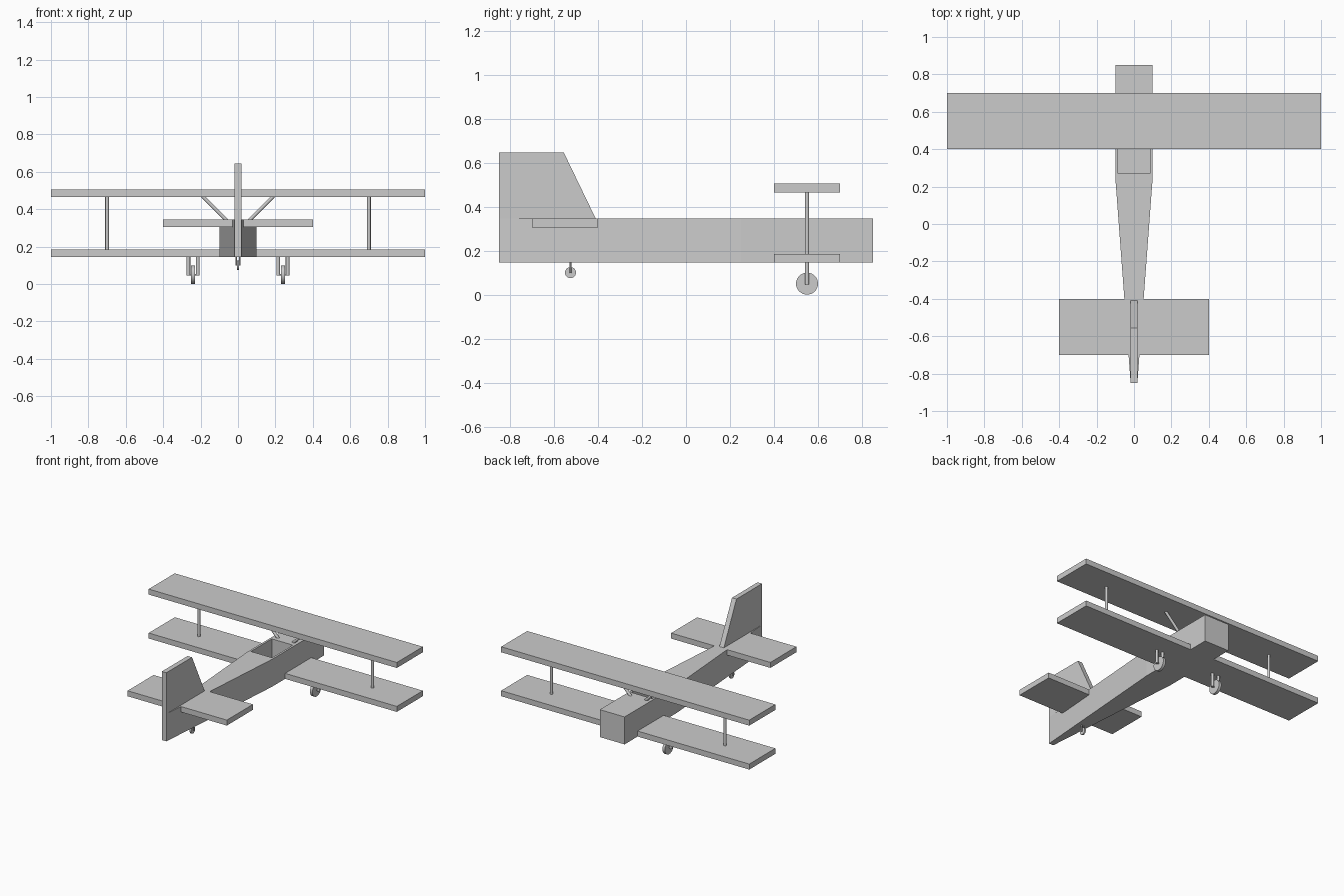
import bpy
import bmesh
from mathutils import Vector

cube = bpy.data.objects.get("Cube")
if cube:
    bpy.data.objects.remove(cube, do_unlink=True)


def finish(name, bm):
    bmesh.ops.recalc_face_normals(bm, faces=bm.faces)
    mesh = bpy.data.meshes.new(name)
    bm.to_mesh(mesh)
    bm.free()
    obj = bpy.data.objects.new(name, mesh)
    bpy.context.collection.objects.link(obj)
    return obj


def prism(name, outline, lift):
    """Extrude a closed outline of 3D points along the vector lift."""
    bm = bmesh.new()
    base = bm.faces.new([bm.verts.new(p) for p in outline])
    top = bmesh.ops.extrude_face_region(bm, geom=[base])["geom"]
    verts = [v for v in top if isinstance(v, bmesh.types.BMVert)]
    bmesh.ops.translate(bm, verts=verts, vec=lift)
    return finish(name, bm)


def slab(name, half_x, y0, y1, z0, z1):
    outline = [(-half_x, y0, z0), (half_x, y0, z0), (half_x, y1, z0), (-half_x, y1, z0)]
    return prism(name, outline, (0, 0, z1 - z0))


def rod(name, start, end, radius, sides=12):
    """Round bar between two points, smooth around and flat at the ends."""
    start, end = Vector(start), Vector(end)
    axis = end - start
    bm = bmesh.new()
    bmesh.ops.create_cone(bm, cap_ends=True, segments=sides, radius1=radius,
                          radius2=radius, depth=axis.length)
    bmesh.ops.rotate(bm, verts=bm.verts, matrix=axis.to_track_quat("Z", "Y").to_matrix())
    bmesh.ops.translate(bm, verts=bm.verts, vec=(start + end) / 2)
    for face in bm.faces:
        face.smooth = len(face.verts) == 4
    obj = finish(name, bm)
    for edge in obj.data.edges:
        edge.use_edge_sharp = False
    obj.data.set_sharp_from_angle(angle=0.7)
    return obj


BOTTOM, DECK = 0.145, 0.345
WING_BACK, WING_FRONT, STRUT_Y = 0.4, 0.7, 0.55
THIN = 0.018

# Fuselage: square nose tapering to a thin tail post
half = [(THIN, -0.85), (0.1, 0.25), (0.1, 0.85)]
outline = [(x, y, BOTTOM) for x, y in half] + [(-x, y, BOTTOM) for x, y in reversed(half)]
fuselage = prism("fuselage", outline, (0, 0, DECK - BOTTOM))

# Open cockpit cut into the deck
cutter = slab("cockpit_cutter", 0.085, 0.27, 0.51, 0.195, 0.4)
cutter.hide_render = True
cutter.hide_viewport = True
cutter.display_type = "WIRE"
cut = fuselage.modifiers.new("cockpit", "BOOLEAN")
cut.operation = "DIFFERENCE"
cut.solver = "EXACT"
cut.object = cutter

# Wings and tail surfaces
slab("lower_wing", 1, WING_BACK, WING_FRONT, BOTTOM, 0.185)
slab("upper_wing", 1, WING_BACK, WING_FRONT, 0.465, 0.505)
slab("tailplane", 0.4, -0.7, -0.4, 0.305, DECK)
fin = [(-0.85, DECK), (-0.41, DECK), (-0.555, 0.645), (-0.85, 0.645)]
prism("tail_fin", [(-THIN, y, z) for y, z in fin], (2 * THIN, 0, 0))


def wheel_unit(name, x, y, radius, width, gap, bar, top):
    """Wheel held between two legs on a short axle."""
    z = top[0]
    rod(name + "_wheel", (x - width / 2, y, z), (x + width / 2, y, z), radius, 32)
    rod(name + "_axle", (x - gap, y, z), (x + gap, y, z), bar / 2)
    for side, label in ((-1, "right"), (1, "left")):
        lx = x + side * gap
        rod(f"{name}_{label}_leg", (lx, y, z - bar / 2), (lx, y, top[1]), bar)


# Wing struts and main wheels on both sides
for side, label in ((-1, "right"), (1, "left")):
    rod(label + "_wing_strut", (side * 0.7, STRUT_Y, 0.18), (side * 0.7, STRUT_Y, 0.47), 0.01)
    rod(label + "_cabane_strut", (side * 0.05, STRUT_Y, 0.33), (side * 0.19, STRUT_Y, 0.47), 0.01)
    wheel_unit(label + "_main", side * 0.24, STRUT_Y, 0.05, 0.02, 0.025, 0.01, (0.05, 0.15))

# Tail wheel
wheel_unit("tail", 0, -0.525, 0.025, 0.01, 0.01, 0.004, (0.1, 0.15))
